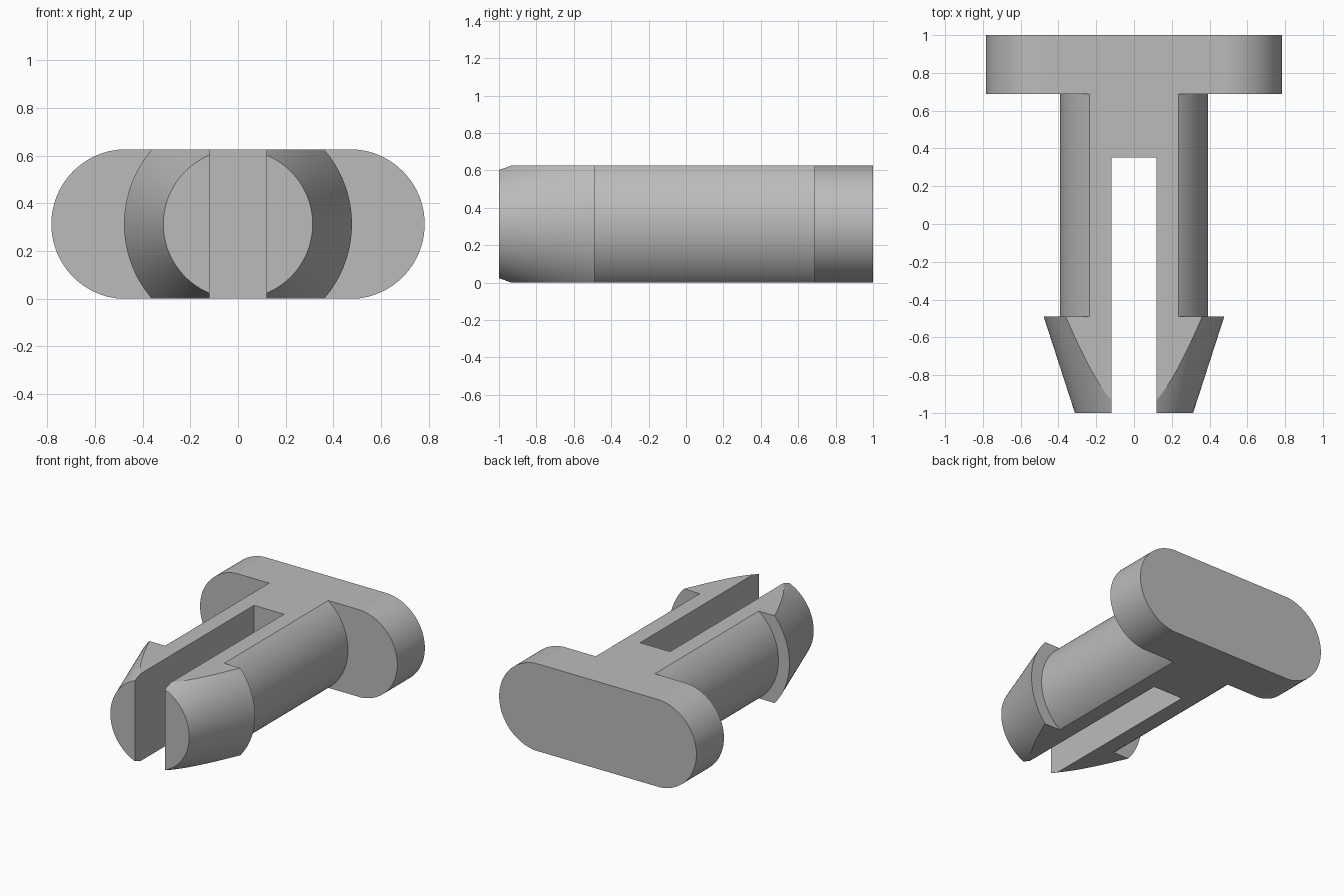
import bpy, bmesh, math
from mathutils import Matrix, Vector

if "Cube" in bpy.data.objects:
    bpy.data.objects.remove(bpy.data.objects["Cube"])

HALF = 0.313          # half thickness, also the height of the axis
HEAD_FRONT = 0.688
SLOT_HALF, SLOT_END = 0.119, 0.351

grey = bpy.data.materials.new("plain grey")
grey.use_nodes = True
color = (0.5, 0.5, 0.5, 1)
grey.diffuse_color = color
grey.node_tree.nodes["Principled BSDF"].inputs["Base Color"].default_value = color


def make_object(name, bm):
    bmesh.ops.recalc_face_normals(bm, faces=bm.faces)
    mesh = bpy.data.meshes.new(name)
    bm.to_mesh(mesh)
    bm.free()
    mesh.materials.append(grey)
    obj = bpy.data.objects.new(name, mesh)
    bpy.context.collection.objects.link(obj)
    return obj


def lathe(name, profile, steps=128):
    """Closed solid turned about the y axis from (radius, y) points."""
    bm = bmesh.new()
    rings = []
    for r, y in profile:
        angles = [math.tau * i / steps for i in range(steps)]
        rings.append([bm.verts.new((r * math.cos(a), y, HALF + r * math.sin(a)))
                      for a in angles])
    for a, b in zip(rings, rings[1:]):
        for i in range(steps):
            j = (i + 1) % steps
            bm.faces.new((a[i], a[j], b[j], b[i]))
    bm.faces.new(rings[0])
    bm.faces.new(rings[-1])
    return make_object(name, bm)


def stadium(name, half_width, radius, y0, y1, steps=48):
    """Slab with two round ends, extruded along y."""
    bm = bmesh.new()
    verts = []
    for side in (1, -1):
        for i in range(steps + 1):
            a = math.pi * i / steps - side * math.pi / 2
            x = side * (half_width - radius) + radius * math.cos(a)
            verts.append(bm.verts.new((x, y0, HALF + radius * math.sin(a))))
    face = bm.faces.new(verts)
    moved = bmesh.ops.extrude_face_region(bm, geom=[face])["geom"]
    bmesh.ops.translate(bm, vec=(0, y1 - y0, 0),
                        verts=[v for v in moved if isinstance(v, bmesh.types.BMVert)])
    return make_object(name, bm)


def box(name, low, high):
    low, high = Vector(low), Vector(high)
    bm = bmesh.new()
    place = Matrix.Translation((low + high) / 2) @ Matrix.Diagonal((*(high - low), 1))
    bmesh.ops.create_cube(bm, size=1, matrix=place)
    return make_object(name, bm)


def combine(target, other, operation):
    """Apply a boolean and discard the helper."""
    other.hide_render = True
    mod = target.modifiers.new(operation, "BOOLEAN")
    mod.object, mod.operation, mod.solver = other, operation, "EXACT"
    bpy.context.view_layer.objects.active = target
    bpy.ops.object.modifier_apply(modifier=mod.name)
    bpy.data.objects.remove(other)


# Turned shaft with the tapered barb at its tip
clip = lathe("push_clip", [(HALF, -1), (0.478, -0.49), (0.391, -0.49), (0.391, 0.85)])

# Wide head with rounded ends
combine(clip, stadium("head", 0.783, HALF + 0.001, HEAD_FRONT, 1), "UNION")

# Flat top and bottom
combine(clip, box("flat_trim", (-2, -2, 0), (2, 2, 2 * HALF)), "INTERSECT")

# Slot dividing the shaft into two prongs
combine(clip, box("slot", (-SLOT_HALF, -2, -1), (SLOT_HALF, SLOT_END, 2)), "DIFFERENCE")

# Smooth the round surfaces and keep the planes flat
bpy.ops.object.select_all(action="DESELECT")
clip.select_set(True)
bpy.context.view_layer.objects.active = clip
bpy.ops.object.shade_smooth_by_angle(angle=math.radians(15))
for poly in clip.data.polygons:
    if max(abs(c) for c in poly.normal) > 0.99995:
        poly.use_smooth = False
